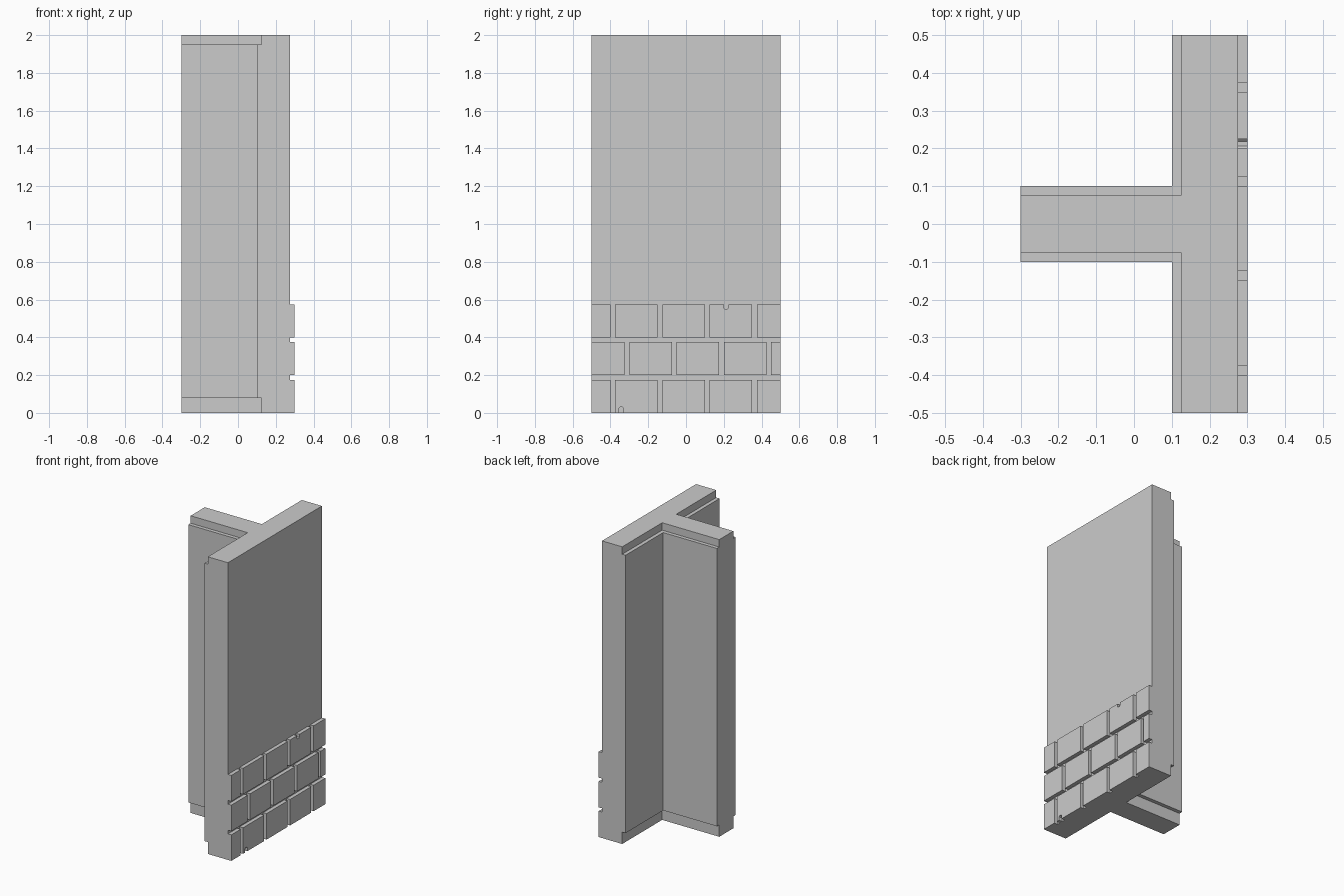
import bpy, bmesh

if "Cube" in bpy.data.objects:
    bpy.data.objects.remove(bpy.data.objects["Cube"])

FACE, PROUD = 0.275, 0.3      # wall face and brick face (x)
GAP, BRICK_H = 0.025, 0.175   # mortar gap and brick height


def loft(name, rings):
    """Closed mesh through matching rings of points, capped at both ends."""
    bm = bmesh.new()
    loops = [[bm.verts.new(p) for p in ring] for ring in rings]
    n = len(loops[0])
    for a, b in zip(loops, loops[1:]):
        for i in range(n):
            j = (i + 1) % n
            bm.faces.new((a[i], a[j], b[j], b[i]))
    bm.faces.new(loops[0])
    bm.faces.new(loops[-1])
    bmesh.ops.remove_doubles(bm, verts=bm.verts, dist=1e-5)
    bmesh.ops.recalc_face_normals(bm, faces=bm.faces)
    mesh = bpy.data.meshes.new(name)
    bm.to_mesh(mesh)
    bm.free()
    obj = bpy.data.objects.new(name, mesh)
    bpy.context.collection.objects.link(obj)
    return obj


def t_ring(z, inset):
    """T-shaped wall outline; inset pulls in the inner faces."""
    x, y = 0.1 + inset, -0.1 + inset
    half = [(FACE, -0.5), (0.125, -0.5), (x, -0.5), (x, y), (-0.3, y), (-0.3, -0.075)]
    outline = half + [(px, -py) for px, py in reversed(half)]
    return [(px, py, z) for px, py in outline]


# T-junction wall with recessed bands at the foot and the head
loft("t_wall", [t_ring(z, d) for z, d in
                ((0, 0.025), (0.08, 0.025), (0.08, 0), (1.95, 0), (1.95, 0.025), (2, 0.025))])


def nick(y0, y1, edge, tip):
    """Small chamfered chip cut into a brick edge."""
    c = 0.006
    back = tip + (c if edge > tip else -c)
    return [(y0, edge), (y0, back), (y0 + c, tip), (y1 - c, tip), (y1, back), (y1, edge)]


# Three staggered brick courses, two bricks chipped
chips = {(0, 1): ("bottom", nick(-0.355, -0.33, 0, 0.03)),
         (2, 3): ("top", nick(0.2, 0.225, 0.575, 0.55))}
for row in range(3):
    z0 = row * (BRICK_H + GAP)
    z1 = z0 + BRICK_H
    first = -0.55 if row == 1 else -0.625
    for k in range(5):
        y0 = max(first + k * 0.25, -0.5)
        y1 = min(first + k * 0.25 + 0.225, 0.5)
        side, chip = chips.get((row, k), ("", []))
        outline = [(y0, z0)] + (chip if side == "bottom" else []) + [(y1, z0), (y1, z1)]
        outline += (chip[::-1] if side == "top" else []) + [(y0, z1)]
        loft(f"brick_{row}_{k}", [[(x, y, z) for y, z in outline] for x in (FACE, PROUD)])
